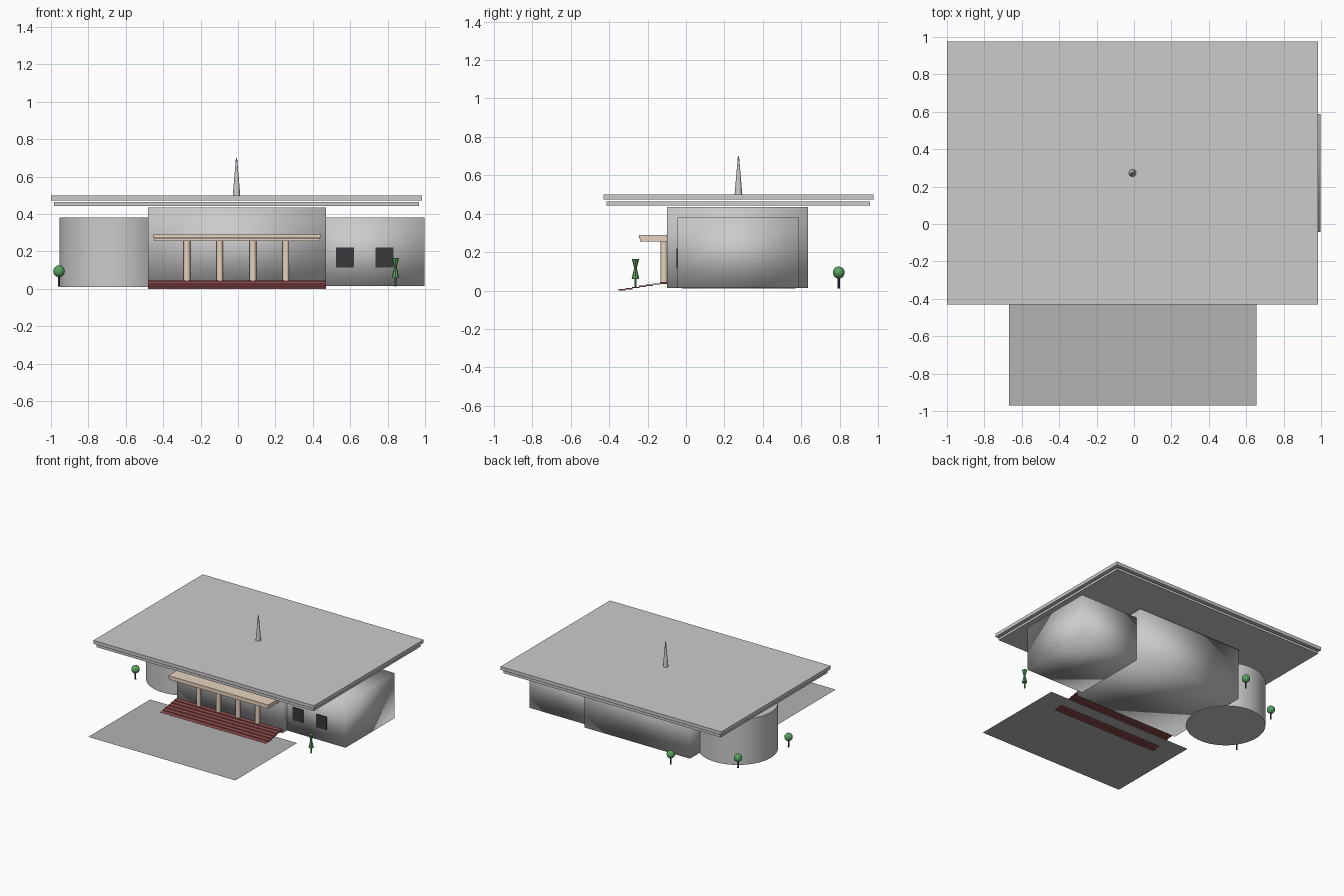
import bpy, math

if "Cube" in bpy.data.objects:
    bpy.data.objects.remove(bpy.data.objects["Cube"])


def material(name, rgb):
    m = bpy.data.materials.new(name)
    m.diffuse_color = (*rgb, 1)
    m.use_nodes = True
    m.node_tree.nodes["Principled BSDF"].inputs["Base Color"].default_value = m.diffuse_color
    return m


MAROON = material("maroon", (0.30, 0.08, 0.08))
TAN = material("tan", (0.80, 0.65, 0.52))
GREEN = material("leaf_green", (0.10, 0.36, 0.12))
DARK = material("dark", (0.04, 0.04, 0.045))
PAVING = material("paving", (0.45, 0.45, 0.45))


def finish(name, mat):
    ob = bpy.context.object
    ob.name = name
    if mat:
        ob.data.materials.append(mat)
    return ob


def box(name, x, y, z, mat=None):
    """Box from (min, max) ranges."""
    bpy.ops.mesh.primitive_cube_add(size=1, location=[sum(r) / 2 for r in (x, y, z)])
    ob = finish(name, mat)
    ob.scale = [r[1] - r[0] for r in (x, y, z)]
    bpy.ops.object.transform_apply(location=False, rotation=False, scale=True)
    return ob


def cone(name, x, y, z0, z1, r0, r1, mat=None, sides=24):
    bpy.ops.mesh.primitive_cone_add(vertices=sides, radius1=r0, radius2=r1,
                                    depth=z1 - z0, location=(x, y, (z0 + z1) / 2))
    ob = finish(name, mat)
    bpy.ops.object.shade_smooth_by_angle(angle=math.radians(40))
    return ob


# Building: main hall, square right wing, round left wing
for name, x, y, z in [("main_hall", (-0.48, 0.47), (-0.10, 0.635), (0.013, 0.435)),
                      ("right_wing", (0.36, 0.997), (-0.043, 0.588), (0.014, 0.38))]:
    box(name, x, y, z)
    bpy.ops.object.shade_smooth()
cone("round_wing", -0.66, 0.275, 0.01, 0.38, 0.295, 0.295, sides=64)

# Two-layer flat roof and spire
box("roof_upper", (-1.0, 0.985), (-0.43, 0.975), (0.473, 0.50))
box("roof_lower", (-0.983, 0.968), (-0.413, 0.958), (0.444, 0.463))
cone("spire", -0.008, 0.273, 0.50, 0.70, 0.02, 0.003)

# Entrance canopy and columns
box("canopy_upper", (-0.455, 0.443), (-0.245, -0.09), (0.272, 0.29), TAN)
box("canopy_lower", (-0.45, 0.438), (-0.24, -0.09), (0.256, 0.27), TAN)
for x in (-0.273, -0.097, 0.08, 0.256):
    cone("column", x, -0.114, 0.035, 0.26, 0.018, 0.018, TAN)

# Thin stair treads and forecourt
TREADS = 7
for i in range(TREADS):
    y = -0.352 + i * 0.036
    z = i * 0.0062
    box("stair_tread", (-0.48, 0.47), (y, y + 0.037), (z, z + 0.007), MAROON)
bpy.ops.mesh.primitive_plane_add(size=1, location=(-0.006, -0.573, 0.0115))
court = finish("forecourt", PAVING)
court.scale = (1.322, 0.794, 1)

# Windows on the right wing
for x in (0.525, 0.735):
    box("window", (x, x + 0.096), (-0.05, -0.04), (0.115, 0.22), DARK)

# Round trees
for x, y in [(-0.957, 0.05), (-0.86, 0.56), (-0.42, 0.795)]:
    cone("tree_trunk", x, y, 0.012, 0.08, 0.006, 0.005, DARK, 12)
    bpy.ops.mesh.primitive_uv_sphere_add(segments=24, ring_count=12, radius=0.031,
                                         location=(x, y, 0.094))
    finish("tree_crown", GREEN)
    bpy.ops.object.shade_smooth()

# Clipped shrub with an hourglass shape
sx, sy = 0.842, -0.263
cone("shrub_stem", sx, sy, 0.013, 0.065, 0.005, 0.005, GREEN, 8)
cone("shrub_lower", sx, sy, 0.06, 0.125, 0.02, 0.005, GREEN, 8)
cone("shrub_upper", sx, sy, 0.105, 0.165, 0.004, 0.019, GREEN, 8)
